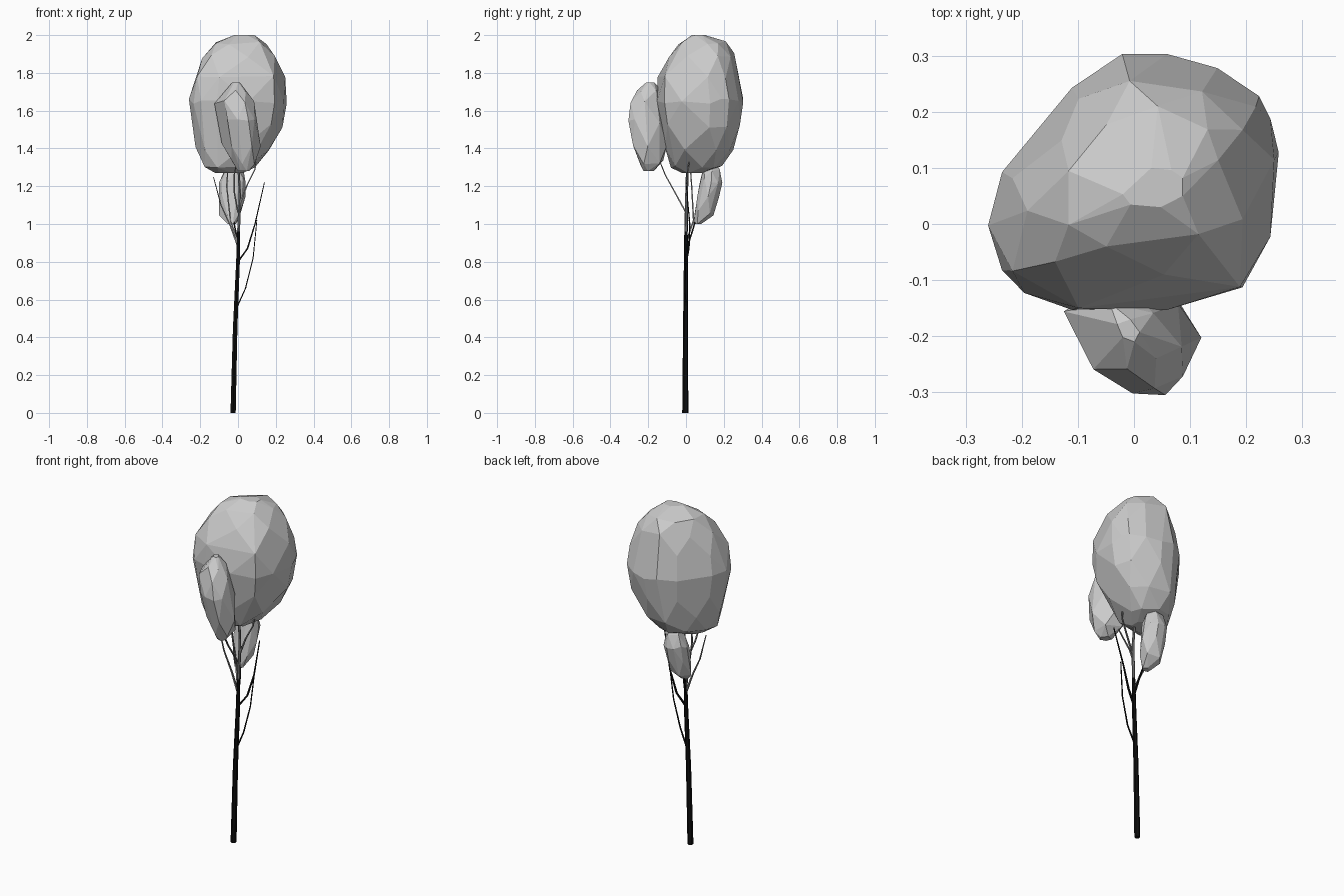
import bpy, bmesh, math, random
from mathutils import Vector

random.seed(4)
cube = bpy.data.objects.get("Cube")
if cube:
    bpy.data.objects.remove(cube, do_unlink=True)


def material(name, value):
    m = bpy.data.materials.new(name)
    m.use_nodes = True
    color = (value, value, value, 1)
    m.diffuse_color = color
    m.node_tree.nodes["Principled BSDF"].inputs["Base Color"].default_value = color
    return m


LEAF = material("pale grey foliage", 0.6)
BARK = material("black bark", 0.004)
TWIG = material("grey twig", 0.2)


def finish(name, bm, mat):
    bmesh.ops.recalc_face_normals(bm, faces=bm.faces)
    mesh = bpy.data.meshes.new(name)
    bm.to_mesh(mesh)
    bm.free()
    mesh.materials.append(mat)
    bpy.context.collection.objects.link(bpy.data.objects.new(name, mesh))


def clump(name, plan, levels):
    """Faceted hull: the plan outline fitted to x and y limits at each height."""
    xs, ys = zip(*plan)
    bm = bmesh.new()
    for i, (z, x0, x1, y0, y1) in enumerate(levels):
        middle = abs(i - len(levels) // 2) < 1
        for j, (px, py) in enumerate(plan):
            if not middle and (i + j) % 2:
                continue
            u = (px - min(xs)) / (max(xs) - min(xs))
            v = (py - min(ys)) / (max(ys) - min(ys))
            inner = 0 < i < len(levels) - 1
            dz = random.uniform(-0.015, 0.015) if inner else 0
            bm.verts.new((x0 + u * (x1 - x0), y0 + v * (y1 - y0), z + dz))
    hull = bmesh.ops.convex_hull(bm, input=bm.verts)
    spare = {v for v in hull["geom_interior"] + hull["geom_unused"]
             if isinstance(v, bmesh.types.BMVert)}
    bmesh.ops.delete(bm, geom=list(spare), context='VERTS')
    bmesh.ops.dissolve_limit(bm, angle_limit=math.radians(9), verts=bm.verts, edges=bm.edges)
    finish(name, bm, LEAF)


def limb(name, points, r0, r1, mat, sides=4):
    """Tapered tube through the points, with level rings."""
    bm = bmesh.new()
    rings = []
    for i, p in enumerate(points):
        r = r0 + (r1 - r0) * i / (len(points) - 1)
        turn = [math.tau * (k + 0.5) / sides for k in range(sides)]
        rings.append([bm.verts.new(Vector(p) + Vector((math.cos(a), math.sin(a), 0)) * r)
                      for a in turn])
    for a, b in zip(rings, rings[1:]):
        for k in range(sides):
            n = (k + 1) % sides
            bm.faces.new((a[k], a[n], b[n], b[k]))
    bm.faces.new(rings[0])
    bm.faces.new(rings[-1])
    finish(name, bm, mat)


# Foliage
crown_plan = [(-.26, 0), (-.235, -.08), (-.195, -.12), (-.11, -.15), (.06, -.15),
              (.195, -.11), (.245, -.02), (.26, .13), (.245, .19), (.225, .23),
              (.15, .28), (.06, .305), (-.02, .305), (-.11, .245), (-.18, .165), (-.235, .095)]
clump("crown_foliage", crown_plan, [
    (1.27, -.12, .03, -.02, .09), (1.31, -.19, .09, -.08, .19), (1.40, -.225, .175, -.11, .25),
    (1.52, -.24, .235, -.135, .285), (1.65, -.26, .258, -.153, .303), (1.78, -.24, .25, -.15, .28),
    (1.89, -.19, .205, -.09, .255), (1.96, -.13, .15, -.04, .21), (2.0, -.02, .09, .03, .10)])

front_plan = [(-.12, -.15), (-.09, -.21), (-.06, -.265), (0, -.30), (.065, -.303),
              (.1, -.27), (.12, -.22), (.09, -.14), (.02, -.11), (-.06, -.11)]
clump("front_foliage", front_plan, [
    (1.28, .0, .06, -.225, -.17), (1.33, -.055, .10, -.245, -.12), (1.42, -.085, .12, -.28, -.10),
    (1.54, -.11, .105, -.305, -.11), (1.64, -.125, .085, -.293, -.12),
    (1.71, -.075, .05, -.26, -.14), (1.75, -.03, .01, -.21, -.17)])

back_plan = [(math.cos(math.tau * k / 10), math.sin(math.tau * k / 10)) for k in range(10)]
clump("back_foliage", back_plan, [
    (1.0, -.06, -.01, .04, .08), (1.06, -.10, .025, .045, .145), (1.15, -.10, .04, .06, .175),
    (1.23, -.10, .04, .075, .192), (1.29, -.075, .03, .095, .178), (1.33, -.04, .0, .12, .14)])

# Trunk and its slim upper stem
limb("trunk", [(-.026, -.004, 0), (-.015, -.002, .45), (0, 0, .8), (.003, 0, .96)],
     .016, .009, BARK, 6)
limb("upper_stem", [(.003, 0, .96), (.01, .003, 1.15), (.0, .01, 1.35)], .009, .006, TWIG, 6)

# Bare dark branches
limb("low_bare_branch", [(-.005, 0, .56), (.04, -.005, .66), (.08, 0, .82), (.1, .01, 1.02)],
     .005, .003, BARK)
limb("high_bare_branch", [(0, 0, .8), (.05, .015, .87), (.09, .02, 1.0), (.14, .0, 1.22)],
     .008, .003, BARK)
limb("back_dark_branch", [(0, 0, .86), (-.01, .03, .95), (-.03, .06, 1.05)], .007, .005, BARK)

# Grey branches rising to the foliage
limb("right_branch", [(0, 0, .88), (-.04, 0, .99), (-.09, 0, 1.1), (-.13, .0, 1.25)],
     .007, .003, TWIG)
limb("front_branch", [(0, 0, 1.06), (-.02, -.06, 1.17), (-.02, -.11, 1.26), (0, -.15, 1.36)],
     .006, .004, TWIG)
limb("left_branch", [(.008, 0, 1.1), (.05, .0, 1.21), (.09, .01, 1.29), (.1, .03, 1.4)],
     .006, .004, TWIG)
limb("back_branch", [(0, 0, .9), (-.04, .04, 1.02), (-.06, .03, 1.2), (-.05, .02, 1.34)],
     .006, .004, TWIG)
